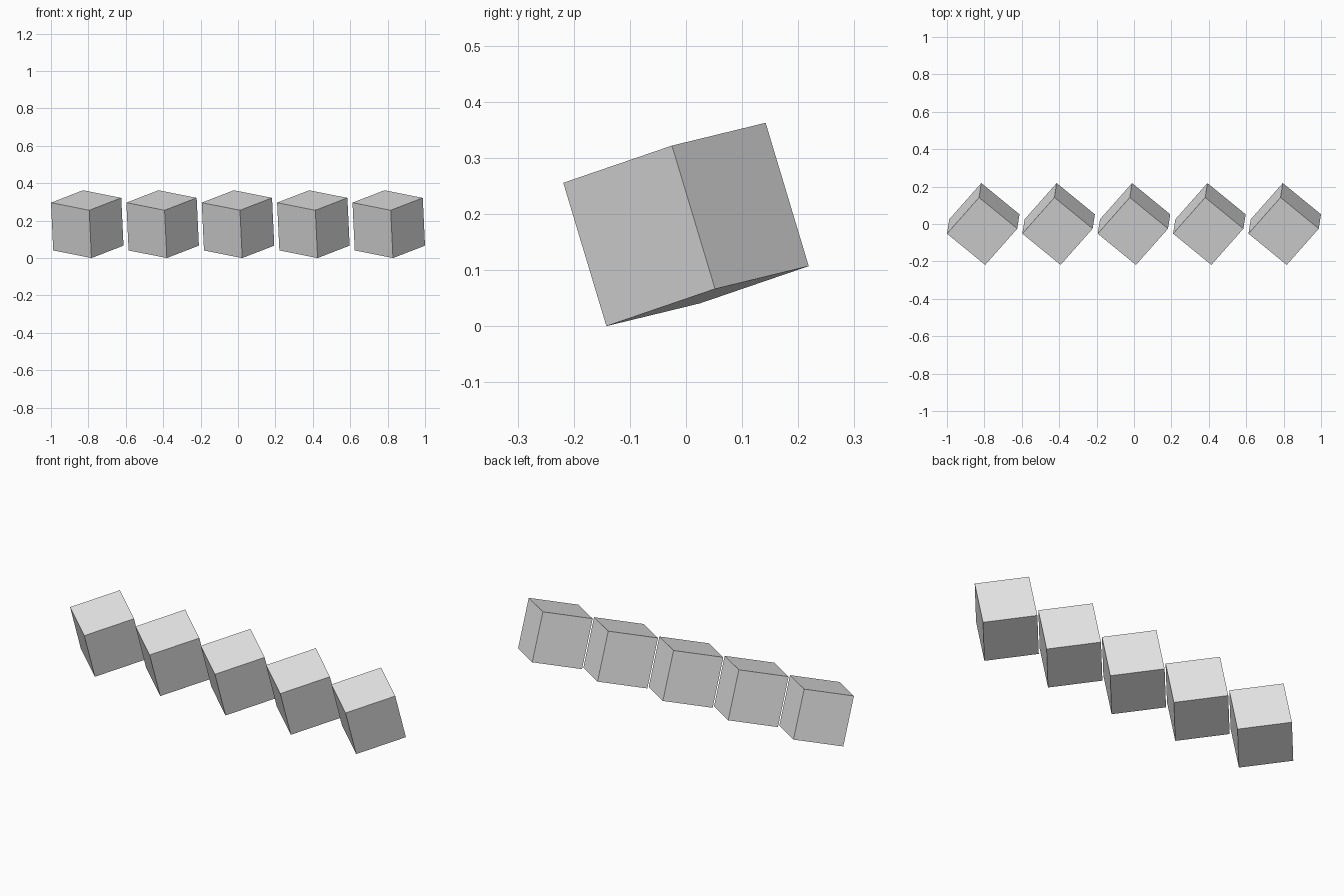
import bpy
from mathutils import Matrix, Vector

default = bpy.data.objects.get("Cube")
if default:
    bpy.data.objects.remove(default, do_unlink=True)

SIZE = 0.267      # cube edge length
SPACING = 0.403   # distance between cube centres
COUNT = 5

# One plain grey material
grey = bpy.data.materials.new("light_grey")
grey.use_nodes = True
colour = (0.8, 0.8, 0.8, 1.0)
grey.diffuse_color = colour
grey.node_tree.nodes["Principled BSDF"].inputs["Base Color"].default_value = colour

# Shared tilt: cube standing on its front corner, turned about 45 degrees
up = Vector((-0.012, -0.077, 0.256)).normalized()
side = Vector((0.170, 0.192, 0.066))
side = (side - up * side.dot(up)).normalized()
depth = up.cross(side)
tilt = Matrix((side, depth, up)).transposed()
height = SIZE * sum(abs(axis.z) for axis in (side, depth, up))

# Row of identical tilted cubes
for i in range(COUNT):
    x = (i - (COUNT - 1) / 2) * SPACING
    bpy.ops.mesh.primitive_cube_add(size=SIZE, location=(x, 0, height / 2),
                                    rotation=tilt.to_euler())
    block = bpy.context.object
    block.name = f"tilted_block_{i + 1}"
    block.data.name = block.name
    block.data.materials.append(grey)
